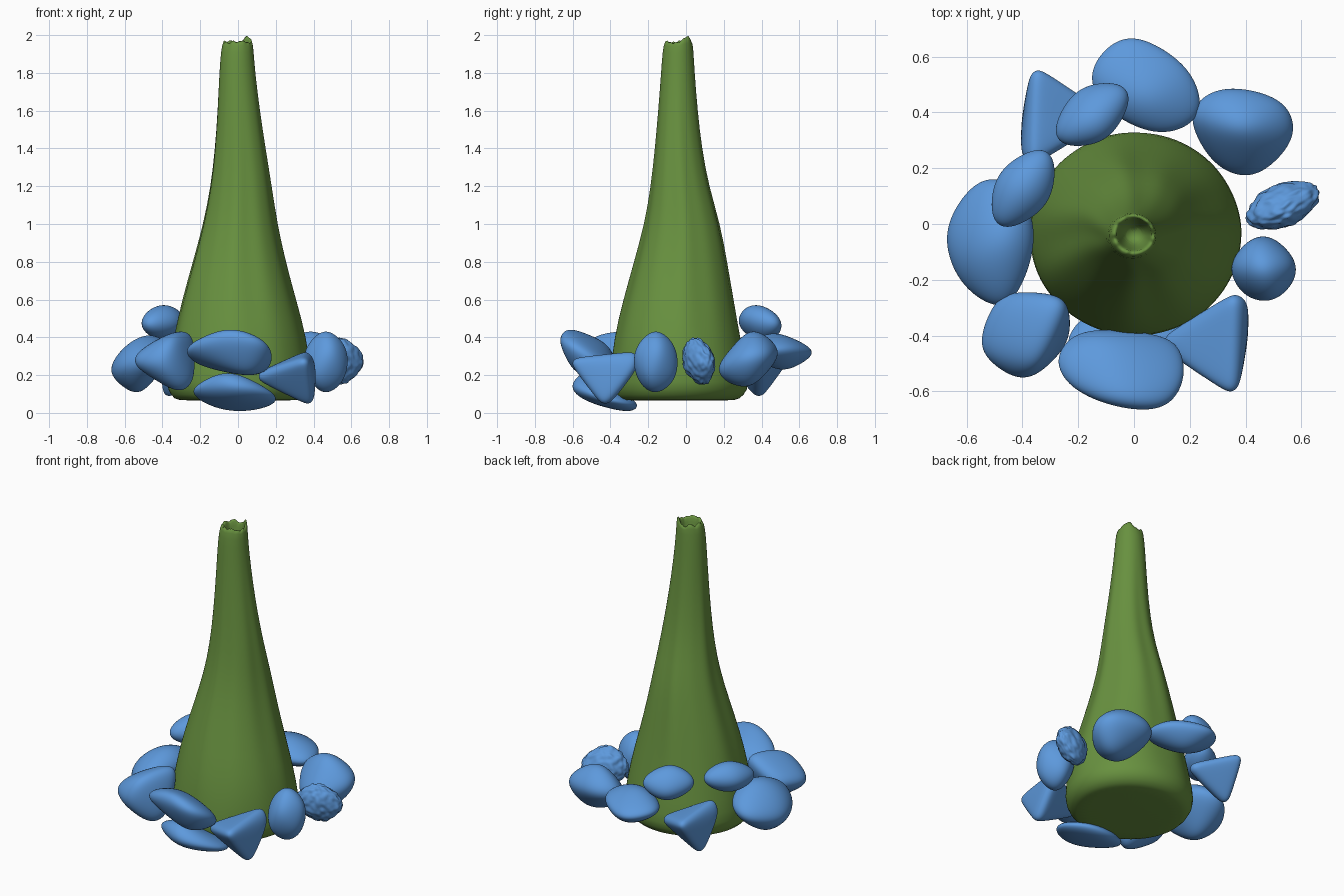
import bpy, bmesh, math, random
from mathutils import Vector, noise

random.seed(4)
if "Cube" in bpy.data.objects:
    bpy.data.objects.remove(bpy.data.objects["Cube"])


def material(name, colour):
    mat = bpy.data.materials.new(name)
    mat.use_nodes = True
    mat.diffuse_color = (*colour, 1)
    mat.node_tree.nodes["Principled BSDF"].inputs["Base Color"].default_value = (*colour, 1)
    return mat


def finish(name, bm, mat):
    bmesh.ops.recalc_face_normals(bm, faces=bm.faces)
    mesh = bpy.data.meshes.new(name)
    bm.to_mesh(mesh)
    bm.free()
    mesh.materials.append(mat)
    for face in mesh.polygons:
        face.use_smooth = True
    obj = bpy.data.objects.new(name, mesh)
    bpy.context.collection.objects.link(obj)
    return obj


green = material("moss green", (0.138, 0.283, 0.05))
blue = material("pebble blue", (0.11, 0.32, 0.72))


def rock(name, low, high, corners, padding=0.8, sharp=2.5, lumps=0.0):
    """Rounded stone: a soft hull around corner points, padded and fitted to a box."""
    bm = bmesh.new()
    bmesh.ops.create_icosphere(bm, subdivisions=5, radius=1)
    points = [Vector(c) for c in corners]
    for v in bm.verts:
        d = v.co.normalized()
        weights = [math.exp(sharp * p.dot(d)) for p in points]
        hull = sum((p * w for p, w in zip(points, weights)), Vector()) / sum(weights)
        v.co = hull + d * (padding + lumps * noise.noise(d * 4))
    for i in range(3):
        least = min(v.co[i] for v in bm.verts)
        span = max(v.co[i] for v in bm.verts) - least
        for v in bm.verts:
            v.co[i] = low[i] + (v.co[i] - least) / span * (high[i] - low[i])
    return finish(name, bm, blue)


def pebble(name, low, high, *axes, lumps=0.0):
    """Egg-like stone given by three half axes inside its box."""
    corners = [Vector(a) * s for a in axes for s in (-1, 1)]
    return rock(name, low, high, corners, 0.8, 1.5, lumps)


# Tall tapering stalk: height, then x and y limits of each ring
rings = [
    (0.065, -0.30, 0.31, -0.34, 0.25),
    (0.07, -0.335, 0.335, -0.37, 0.28),
    (0.12, -0.376, 0.387, -0.403, 0.333),
    (0.2, -0.378, 0.388, -0.403, 0.33),
    (0.4, -0.345, 0.362, -0.38, 0.29),
    (0.6, -0.30, 0.305, -0.33, 0.255),
    (0.8, -0.243, 0.25, -0.273, 0.22),
    (1.0, -0.187, 0.206, -0.218, 0.183),
    (1.2, -0.147, 0.177, -0.185, 0.122),
    (1.4, -0.124, 0.145, -0.164, 0.085),
    (1.6, -0.109, 0.115, -0.147, 0.062),
    (1.8, -0.099, 0.091, -0.132, 0.046),
    (1.92, -0.09, 0.082, -0.124, 0.039),
    (1.97, -0.077, 0.077, -0.112, 0.035),
    (1.96, -0.06, 0.06, -0.095, 0.02),
    (1.9, -0.055, 0.055, -0.09, 0.015),
    (1.8, -0.03, 0.03, -0.065, -0.01),
]
SIDES = 48
RIM = (13, 14)
jag = [random.uniform(-0.014, 0.014) for _ in range(SIDES)]
bm = bmesh.new()
loops = []
for row, (z, x0, x1, y0, y1) in enumerate(rings):
    flute = 0.02 * max(0, math.sin(math.pi * min(1, (z - 0.12) / 1.7)))
    loop = []
    for i in range(SIDES):
        a = math.tau * i / SIDES
        wave = math.sin(7 * a + 1) + 0.6 * math.sin(11 * a + z)
        r = 1 + flute * (wave - 0.5) * (row < 13)
        lift = 0
        if row in RIM:
            peak = max(0, math.cos(a - 0.6)) ** 8
            lift = 0.5 * (jag[i] + jag[i - 1]) + 0.035 * peak
        loop.append(bm.verts.new(((x0 + x1) / 2 + (x1 - x0) / 2 * r * math.cos(a),
                                  (y0 + y1) / 2 + (y1 - y0) / 2 * r * math.sin(a),
                                  z + lift)))
    loops.append(loop)
for lower, upper in zip(loops, loops[1:]):
    for i in range(SIDES):
        j = (i + 1) % SIDES
        bm.faces.new((lower[i], lower[j], upper[j], upper[i]))
bm.faces.new(loops[0][::-1])
bm.faces.new(loops[-1])
stalk = finish("stalk", bm, green)
smooth = stalk.modifiers.new("smooth", 'SUBSURF')
smooth.levels = smooth.render_levels = 1

# Ring of stones around the foot
rock("back_rock", (-0.15, 0.33, 0.23), (0.235, 0.665, 0.42),
     [(-1, 0.3, 0.2), (-0.4, 1, -0.1), (0.7, 0.3, 0.2), (1, -0.7, 0), (0.3, -1, 0.2),
      (-0.7, -0.4, 0), (0, -0.3, 1), (0, 0.1, -1)])
rock("back_left_rock", (0.21, 0.175, 0.14), (0.57, 0.485, 0.43),
     [(-1, 0.5, 0.2), (-0.4, 1, 0.3), (0.8, 0.7, 0.2), (1, -0.1, 0), (0.2, -1, -0.5),
      (-0.5, -0.6, -0.7), (0, 0.2, 1), (0.4, 0, -1)])
pebble("rough_rock", (0.40, -0.02, 0.15), (0.665, 0.155, 0.40),
       (1.2, 0.7, 0), (-0.3, 0.6, 0.1), (0, -0.4, 1), lumps=0.12)
rock("left_rock", (0.35, -0.275, 0.11), (0.58, -0.045, 0.43),
     [(-1, 0.1, 0.2), (-0.2, 1, 0.4), (1, 0.2, 0.4), (0.3, -1, 0.3), (0.2, 1, -0.5),
      (0.9, -0.3, -0.5), (-0.5, -0.8, -0.5), (0, 0, 1), (0, 0, -1)], 1.2)
rock("front_upper_rock", (-0.27, -0.665, 0.2), (0.178, -0.38, 0.44),
     [(-1, 0.3, 0.1), (-0.7, -0.5, 0.3), (0.7, -1, 0.5), (0, -0.8, 1), (1, -0.1, 0),
      (0.8, 0.8, -0.8), (-0.6, 1, -0.5), (0.5, -0.4, -0.9), (-0.2, 0.7, 0.4)], 0.5)
rock("front_lower_rock", (-0.235, -0.6, 0.01), (0.2, -0.26, 0.21),
     [(-1, 0, 0.1), (1, 0.1, -0.5), (0, -1, 0.3), (-0.2, -0.6, 1), (0.6, -0.7, 0.1),
      (0, 1, -1), (-0.6, 0.6, -0.6), (0.6, 0.9, -0.8), (0, -0.5, -0.5)], 0.5)
rock("front_right_rock", (-0.545, -0.55, 0.12), (-0.23, -0.245, 0.43),
     [(-1, -0.3, 0), (-0.5, 0.9, 0.2), (0.9, 0.8, 0.9), (1, 0.1, -0.6), (0.6, -0.3, -1),
      (-0.1, -1, -0.1), (0.3, -0.6, 0.8)], 0.6)
rock("right_rock", (-0.67, -0.29, 0.11), (-0.36, 0.16, 0.41),
     [(-1, 0.2, -0.3), (-0.2, 1, 0), (0.7, 0.8, 0.3), (1, 0, 0.5), (0.4, -1, 0.2),
      (0.4, 0.1, 1), (-0.4, -0.2, 0.6), (-0.1, 0, -1), (-0.6, -0.6, -0.2)], 0.6)

# Two smaller stones resting higher up
pebble("right_high_pebble", (-0.51, -0.01, 0.39), (-0.285, 0.265, 0.57),
       (0.8, 1.2, 0.1), (0.7, -0.4, 0), (0, 0, 0.8))
pebble("back_high_pebble", (-0.28, 0.28, 0.38), (-0.02, 0.505, 0.57),
       (1.2, 0.8, 0), (-0.4, 0.7, -0.3), (0, -0.2, 0.8))

# Two wedge stones on opposite sides
wedge = [(-1, 0, 0), (0.7, -1, 0.6), (0.8, 1, 0.9), (0.9, 0, -1), (1, 0.9, 0.3)]
rock("front_wedge", (0.11, -0.6, 0.05), (0.41, -0.255, 0.32), wedge, 0.4, 3.5)
rock("back_wedge", (-0.405, 0.22, 0.09), (-0.12, 0.55, 0.36),
     [(-x, -y, z) for x, y, z in wedge], 0.4, 3.5)
